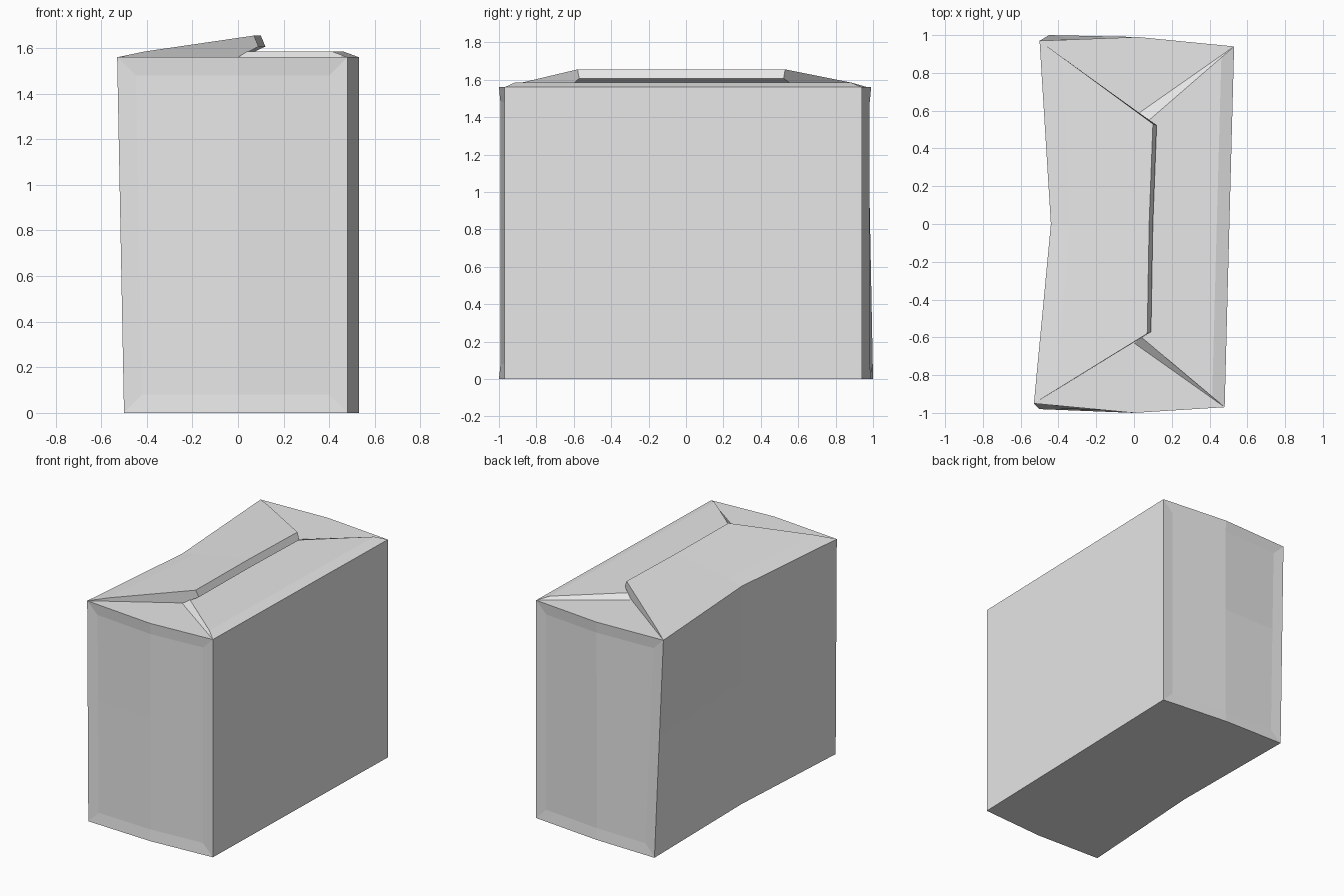
import bpy, bmesh
from mathutils import Vector

cube = bpy.data.objects.get("Cube")
if cube:
    bpy.data.objects.remove(cube, do_unlink=True)

card = bpy.data.materials.new("plain grey card")
card.use_nodes = True
GREY = (0.8, 0.8, 0.8, 1)
card.diffuse_color = GREY
card.node_tree.nodes["Principled BSDF"].inputs["Base Color"].default_value = GREY

RIM = 1.56       # height of the box walls
FOLD = 0.025     # thickness of the folded card


def loft(name, rings, closed_ends=True):
    """Skin equal closed rings, cap both ends, return the object and its bmesh."""
    bm = bmesh.new()
    rows = [[bm.verts.new(p) for p in ring] for ring in rings]
    n = len(rows[0])
    for a, b in zip(rows, rows[1:]):
        for i in range(n):
            j = (i + 1) % n
            bm.faces.new((a[i], a[j], b[j], b[i]))
    bm.faces.new(rows[0][::-1])
    bm.faces.new(rows[-1])
    bmesh.ops.recalc_face_normals(bm, faces=bm.faces)
    return bm


def finish(name, bm):
    mesh = bpy.data.meshes.new(name)
    bm.to_mesh(mesh)
    bm.free()
    mesh.materials.append(card)
    ob = bpy.data.objects.new(name, mesh)
    bpy.context.collection.objects.link(ob)


# Box body: a warped eight-point outline, slightly different at floor and rim
floor = [(.48, -.97), (.505, 0), (.53, .94), (.02, .99),
         (-.45, 1), (-.44, 0), (-.5, -.98), (0, -1)]
rim = [(.48, -.97), (.505, 0), (.53, .94), (.02, .99),
       (-.5, .97), (-.44, 0), (-.53, -.95), (0, -1)]
rings = []
for t in (0, .56, 1):
    rings.append([Vector((*a, 0)).lerp(Vector((*b, RIM)), t)
                  for a, b in zip(floor, rim)])
body = loft("box_body", rings)

# Shallow sunken panels on the two end walls
for side in (-1, 1):
    wall = [f for f in body.faces if f.normal.y * side > .8]
    bmesh.ops.inset_region(body, faces=wall, thickness=.08, depth=-.008,
                           use_even_offset=True)
finish("box_body", body)


def flap(name, hinge, tip, lip, base, kink):
    """Folded flap: stations along y, each going hinge, fold, tip, lip, base."""
    sections = []
    for h, t, l, b in zip(hinge, tip, lip, base):
        h, t, l, b = Vector((*h, RIM)), Vector(t), Vector(l), Vector((*b, RIM))
        fold = h.lerp(t, kink)
        fold.z = RIM + FOLD
        sections.append([h, fold, t, l, b])
    finish(name, loft(name, sections))


# Lower flap, lying flat from the left wall
low = RIM + FOLD
low_tip = [(.04, -.6, low), (.06, 0, low), (.08, .55, low)]
low_lip = [(x - .02, y * 1.025, low - FOLD / 2) for x, y, z in low_tip]
flap("lower_flap", rim[:3], low_tip, low_lip,
     [(0, -.63), (.02, 0), (.03, .59)], .15)

# Upper flap, rising from the right wall over the lower one
top = 1.655
up_tip = [(.07, -.58, top), (.08, 0, top), (.1, .53, top)]
up_lip = [(x + .02, y * .985, z - .048) for x, y, z in up_tip]
flap("upper_flap", [rim[6], rim[5], rim[4]], up_tip, up_lip,
     [(0, -.62), (.01, 0), (.02, .585)], .2)
